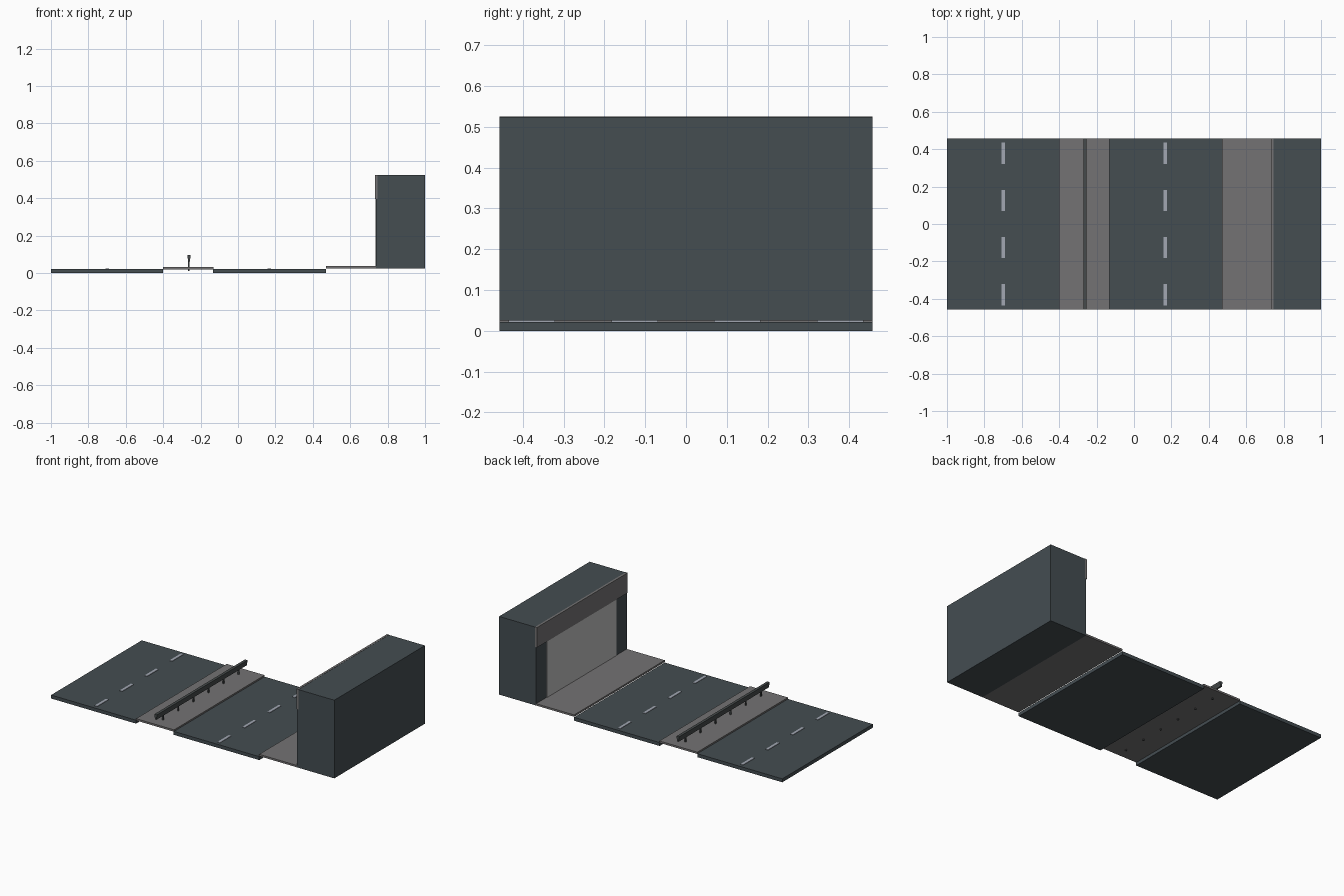
import bpy, bmesh

if "Cube" in bpy.data.objects:
    bpy.data.objects.remove(bpy.data.objects["Cube"])

HY = 0.457  # half depth of the street section


def material(name, rgb):
    m = bpy.data.materials.new(name)
    m.diffuse_color = (*rgb, 1.0)
    m.use_nodes = True
    m.node_tree.nodes["Principled BSDF"].inputs["Base Color"].default_value = m.diffuse_color
    return m


SLATE = material("dark slate", (0.058, 0.074, 0.083))
CONCRETE = material("concrete grey", (0.175, 0.170, 0.172))
PAINT = material("road paint", (0.36, 0.39, 0.45))
PANEL = material("light panel grey", (0.52, 0.52, 0.52))
STEEL = material("guardrail steel", (0.060, 0.068, 0.070))


def extrude_y(name, outline, y0, y1, mat):
    """Solid made from an (x, z) outline extruded along y."""
    bm = bmesh.new()
    face = bm.faces.new([bm.verts.new((x, y0, z)) for x, z in outline])
    ext = bmesh.ops.extrude_face_region(bm, geom=[face])
    moved = [v for v in ext["geom"] if isinstance(v, bmesh.types.BMVert)]
    bmesh.ops.translate(bm, verts=moved, vec=(0, y1 - y0, 0))
    bmesh.ops.recalc_face_normals(bm, faces=bm.faces)
    me = bpy.data.meshes.new(name)
    bm.to_mesh(me)
    bm.free()
    me.materials.append(mat)
    ob = bpy.data.objects.new(name, me)
    bpy.context.collection.objects.link(ob)
    return ob


def box(name, x0, x1, y0, y1, z0, z1, mat):
    return extrude_y(name, [(x0, z0), (x1, z0), (x1, z1), (x0, z1)], y0, y1, mat)


# Two carriageways
box("left_road", -1.0, -0.4, -HY, HY, 0.0, 0.022, SLATE)
box("right_road", -0.134, 0.47, -HY, HY, 0.0, 0.022, SLATE)

# Dashed lane lines
for side, x in (("left", -0.699), ("right", 0.168)):
    for i in range(4):
        y = -0.378 + i * 0.252
        box(f"{side}_lane_dash_{i + 1}", x - 0.009, x + 0.009,
            y - 0.057, y + 0.057, 0.021, 0.025, PAINT)

# Raised median and sidewalk
box("median", -0.4, -0.132, -HY, HY, 0.020, 0.032, CONCRETE)
box("sidewalk", 0.47, 0.738, -HY, HY, 0.025, 0.037, CONCRETE)

# Guardrail: tapered beam on six posts through the median
RX = -0.262
profile = [(-0.005, 0.062), (0.005, 0.062), (0.006, 0.075), (0.009, 0.083),
           (0.009, 0.095), (-0.009, 0.095), (-0.009, 0.083), (-0.006, 0.075)]
extrude_y("guardrail_beam", [(RX + x, z) for x, z in profile], -HY, HY, STEEL)
for i in range(6):
    y = HY * 2 * ((i + 0.5) / 6 - 0.5)
    box(f"guardrail_post_{i + 1}", RX - 0.004, RX + 0.004,
        y - 0.004, y + 0.004, 0.011, 0.07, STEEL)

# Shop building with fascia and light shopfront
box("building", 0.738, 1.0, -HY, HY, 0.025, 0.524, SLATE)
box("fascia", 0.732, 0.746, -HY - 0.0005, HY + 0.0005, 0.397, 0.525, CONCRETE)
box("shopfront_panel", 0.735, 0.740, -0.351, 0.351, 0.036, 0.398, PANEL)
